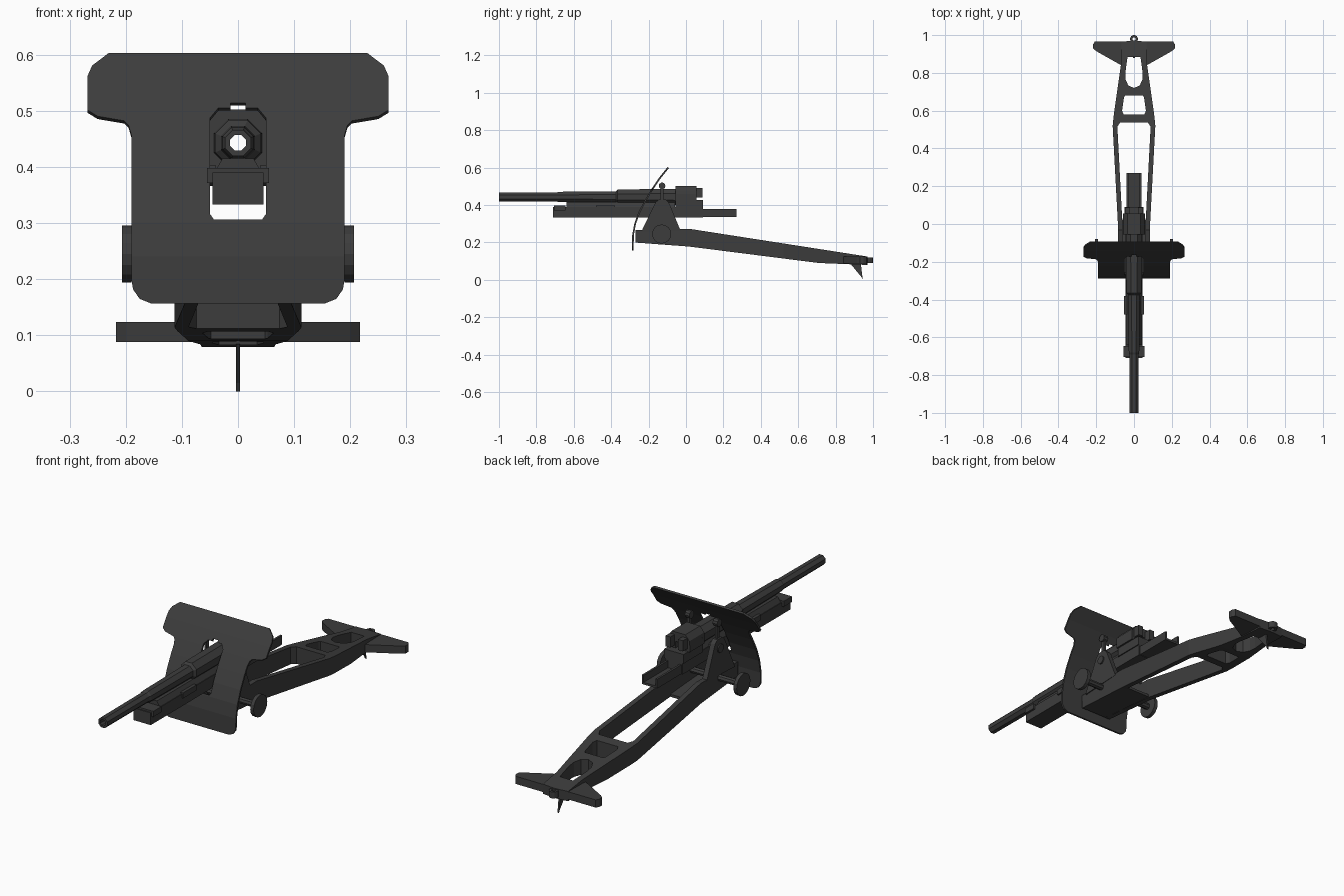
import bpy, bmesh, math
from mathutils import Vector

if "Cube" in bpy.data.objects:
    bpy.data.objects.remove(bpy.data.objects["Cube"])

paint = bpy.data.materials.new("dark grey paint")
paint.diffuse_color = (0.046, 0.046, 0.046, 1)
paint.use_nodes = True
paint.node_tree.nodes["Principled BSDF"].inputs["Base Color"].default_value = paint.diffuse_color

AXES = {'X': lambda a, b, d: (d, a, b),
        'Y': lambda a, b, d: (a, d, b),
        'Z': lambda a, b, d: (a, b, d)}


def finish(name, bm, mirror=False):
    bmesh.ops.recalc_face_normals(bm, faces=bm.faces)
    me = bpy.data.meshes.new(name)
    bm.to_mesh(me)
    bm.free()
    me.materials.append(paint)
    ob = bpy.data.objects.new(name, me)
    bpy.context.collection.objects.link(ob)
    if mirror:
        ob.modifiers.new("mirror", 'MIRROR')
    return ob


def lerp(table, v):
    for (a, p), (b, q) in zip(table, table[1:]):
        if v <= b or (b, q) == table[-1]:
            return p + (q - p) * (v - a) / (b - a)


def cut(bm, levels, normal):
    n = Vector(normal)
    for level in levels:
        bmesh.ops.bisect_plane(bm, geom=bm.verts[:] + bm.edges[:] + bm.faces[:],
                               plane_co=n * level, plane_no=n, dist=1e-5)


def prism_bm(pts, axis, lo, hi=None):
    bm = bmesh.new()
    put = AXES[axis]
    low = [bm.verts.new(put(a, b, lo)) for a, b in pts]
    bm.faces.new(low)
    if hi is not None:
        top = [bm.verts.new(put(a, b, hi)) for a, b in pts]
        bm.faces.new(top)
        for i in range(len(pts)):
            j = (i + 1) % len(pts)
            bm.faces.new((low[i], low[j], top[j], top[i]))
    return bm


def prism(name, pts, axis, lo, hi, mirror=False):
    return finish(name, prism_bm(pts, axis, lo, hi), mirror)


def box(name, x, y, z, mirror=False):
    return prism(name, [(x[0], y[0]), (x[1], y[0]), (x[1], y[1]), (x[0], y[1])],
                 'Z', z[0], z[1], mirror)


def disc(name, y, z, r, x0, x1, n=16):
    pts = [(y + r * math.cos(2 * math.pi * i / n), z + r * math.sin(2 * math.pi * i / n))
           for i in range(n)]
    return prism(name, pts, 'X', x0, x1, True)


def ring(name, profile, axis, centre, n):
    """Closed (along, radius) profile swept round an axis."""
    bm = bmesh.new()
    rows = []
    for i in range(n):
        t = 2 * math.pi * (i + 0.5) / n
        rows.append([bm.verts.new(Vector(AXES[axis](r * math.cos(t), r * math.sin(t), d))
                                  + Vector(centre)) for d, r in profile])
    for i in range(n):
        for k in range(len(profile)):
            m = (k + 1) % len(profile)
            j = (i + 1) % n
            bm.faces.new((rows[i][k], rows[i][m], rows[j][m], rows[j][k]))
    return finish(name, bm)


# Curved gun shield with a barrel opening
half = [(0, .157), (.155, .157), (.175, .165), (.187, .182), (.19, .2), (.19, .455),
        (.195, .472), (.203, .48), (.25, .488), (.268, .499), (.268, .56), (.26, .578),
        (.231, .6), (0, .6), (0, .512), (.013, .512), (.013, .503), (.035, .503),
        (.05, .485), (.05, .315), (.043, .305), (0, .305)]
curve = [(.157, -.285), (.24, -.283), (.3, -.272), (.36, -.25), (.42, -.219),
         (.48, -.183), (.54, -.143), (.6, -.095)]
bm = prism_bm(half, 'Y', 0)
cut(bm, [z for z, _ in curve[1:-1]], (0, 0, 1))
for v in bm.verts:
    v.co.y = lerp(curve, v.co.z)
shield = finish("shield", bm, True)
thick = shield.modifiers.new("thickness", 'SOLIDIFY')
thick.thickness = .009
thick.offset = 0

# Box trail: two side rails joined by the pierced rear plate
half = [(.08, -.27), (.086, .016), (.113, .52), (.108, .57), (.067, .86), (.065, .965),
        (.012, .97), (0, .97), (0, .885), (.034, .885), (.046, .8), (.045, .765),
        (.03, .733), (0, .72), (0, .68), (.048, .68), (.053, .67), (.063, .6),
        (.055, .58), (0, .58), (0, .537), (.074, .537), (.088, .515), (.062, .016),
        (.057, -.27)]
top = [(-.28, .265), (.016, .273), (.98, .123)]
bottom = [(-.28, .2), (.016, .178), (.71, .09), (.98, .079)]
bm = prism_bm(half, 'Z', 0, 1)
cut(bm, (.016, .71), (0, 1, 0))
for v in bm.verts:
    v.co.z = lerp(top if v.co.z > .5 else bottom, v.co.y)
centre = [f for f in bm.faces if all(abs(v.co.x) < 1e-5 for v in f.verts)]
bmesh.ops.delete(bm, geom=centre, context='FACES')
finish("trail", bm, True)
prism("trail_floor", [(-.27, .2), (.03, .178), (.03, .19), (-.27, .212)], 'X', -.06, .06)
box("trail_front_wall", (-.06, .06), (-.27, -.255), (.205, .263))

# Rear spade wings, ground spike and towing eye
prism("spade_wing", [(.05, .965), (.208, .965), (.217, .95), (.217, .93), (.2, .915),
                     (.067, .84)], 'Z', .088, .124, True)
prism("ground_spike", [(.88, .085), (.935, .085), (.945, 0), (.938, .015)], 'X', -.004, .004)
ring("towing_eye", [(-.015, .009), (.015, .009), (.015, .021), (-.015, .021)],
     'Z', (0, .979, .105), 12)

# Axle and wheel hubs
disc("axle", -.13, .245, .015, 0, .195, 8)
disc("wheel_hub", -.13, .245, .051, .19, .207)

# Trunnion cheeks with sight arms on top
prism("trunnion_cheek", [(-.24, .255), (-.03, .265), (-.092, .415), (-.11, .43),
                         (-.145, .43), (-.163, .415)], 'X', .062, .086, True)
prism("cheek_arm", [(-.137, .42), (-.119, .42), (-.119, .5), (-.137, .5)],
      'X', .066, .078, True)
disc("arm_knob", -.128, .502, .018, .06, .084, 10)
disc("trunnion_pin", -.128, .385, .02, .04, .092, 10)

# Recoil cradle, front clamps and open rear channel
box("cradle", (-.045, .045), (-.71, .09), (.333, .39))
box("front_clamp", (-.055, .055), (-.705, -.645), (.372, .398))
box("middle_clamp", (-.052, .052), (-.48, -.38), (.372, .398))
prism("barrel_saddle", [(-.045, .385), (.045, .385), (.028, .415), (-.028, .415)],
      'Y', -.64, -.06)
prism("rear_channel", [(-.04, .335), (.04, .335), (.04, .378), (.03, .378), (.03, .345),
                       (-.03, .345), (-.03, .378), (-.04, .378)], 'Y', .08, .27)

# Stepped octagonal barrel with an open bore
ring("barrel", [(-1, .015), (-1, .025), (-.69, .026), (-.68, .03), (-.375, .033),
                (-.365, .044), (-.03, .046), (-.03, .015)], 'Y', (0, 0, .443), 8)

# Breech block built around the bore
prism("breech_top", [(-.058, .459), (.058, .459), (.056, .478), (.035, .503),
                     (-.035, .503), (-.056, .478)], 'Y', -.055, .055)
box("breech_side", (.015, .058), (-.055, .055), (.427, .46), True)
box("breech_bottom", (-.05, .05), (-.055, .09), (.385, .428))
box("breech_lug", (.02, .045), (.05, .087), (.44, .49), True)
